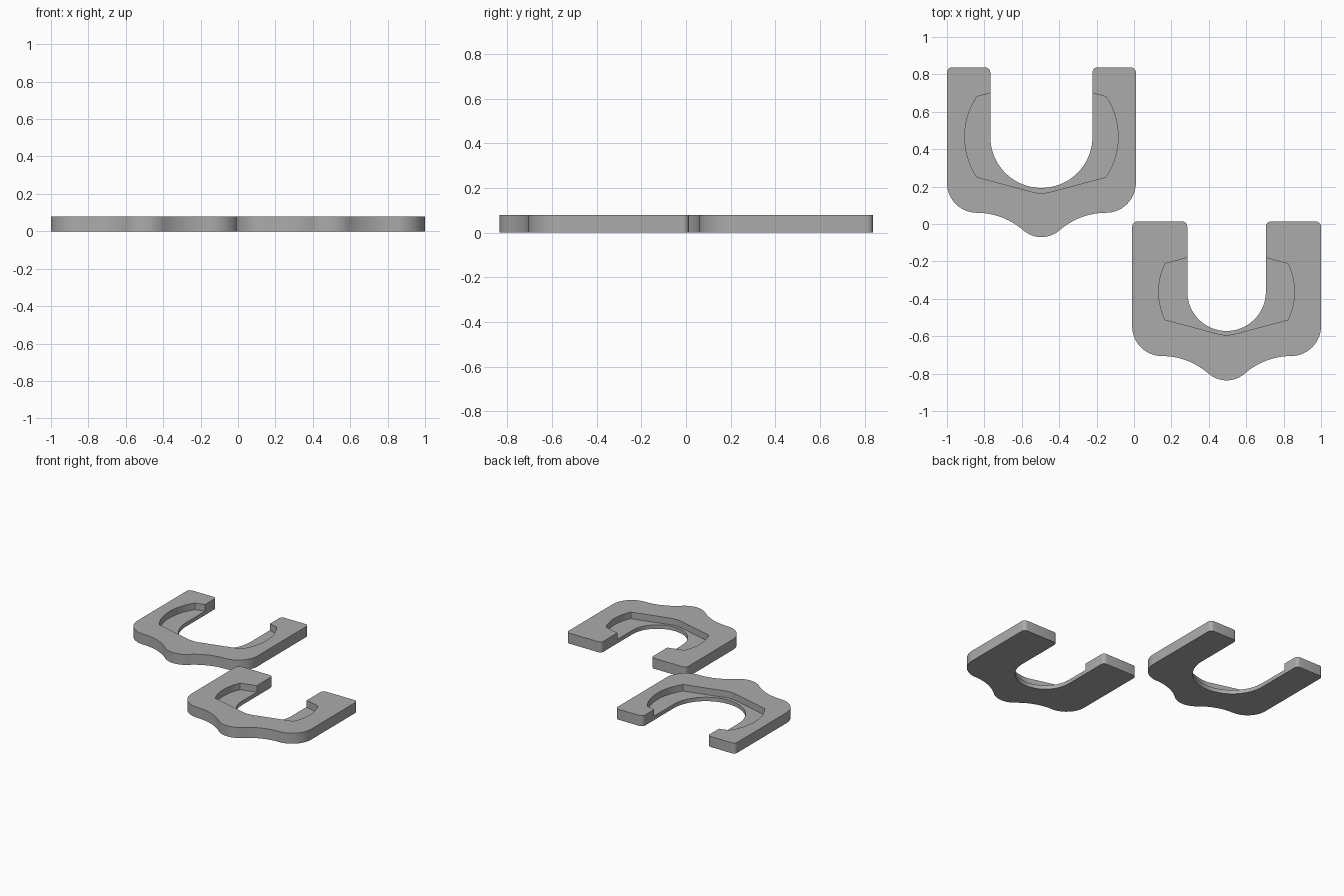
import bpy, bmesh, math

if "Cube" in bpy.data.objects:
    bpy.data.objects.remove(bpy.data.objects["Cube"])

HEIGHT, FLOOR = 0.08, 0.03

grey = bpy.data.materials.new("warm_grey")
grey.diffuse_color = (0.41, 0.41, 0.41, 1)
grey.use_nodes = True
grey.node_tree.nodes["Principled BSDF"].inputs["Base Color"].default_value = grey.diffuse_color


def arc(cx, cy, r, a0, a1, n):
    """Points on an arc, angles in degrees."""
    return [(cx + r * math.cos(math.radians(a0 + (a1 - a0) * i / n)),
             cy + r * math.sin(math.radians(a0 + (a1 - a0) * i / n))) for i in range(n + 1)]


def mirrored(half):
    """Close a right half profile, listed from bottom centre upward."""
    return half + [(-x, y) for x, y in reversed(half) if abs(x) > 1e-5]


def prism(name, outline, z0, z1):
    bm = bmesh.new()
    base = bm.faces.new([bm.verts.new((x, y, z0)) for x, y in outline])
    top = bmesh.ops.extrude_face_region(bm, geom=[base])["geom"]
    bmesh.ops.translate(bm, vec=(0, 0, z1 - z0),
                        verts=[v for v in top if isinstance(v, bmesh.types.BMVert)])
    bmesh.ops.recalc_face_normals(bm, faces=bm.faces)
    mesh = bpy.data.meshes.new(name)
    bm.to_mesh(mesh)
    bm.free()
    mesh.materials.append(grey)
    ob = bpy.data.objects.new(name, mesh)
    bpy.context.collection.objects.link(ob)
    return ob


def plate(name, cx, bottom, length, inner, hole_y, step_x, step_y, bulge):
    """U-shaped plate; y values are measured from the tip of the lobe."""
    w, tip, slope = 0.505, 0.028, 40
    corner = 0.16
    lobe_r = 0.148
    s, c = math.sin(math.radians(slope)), math.cos(math.radians(slope))
    shoulder = 0.13
    flare_r = (w - corner - lobe_r * s) / s
    # rescale the flare vertically so that it meets the lobe exactly
    join_y = lobe_r * (1 - c)
    k = (shoulder - join_y) / (flare_r * (1 - c))
    half = arc(0, lobe_r, lobe_r, -90, -90 + slope, 8)
    half += [(x, shoulder - k * (flare_r - y)) for x, y in
             arc(w - corner, 0, flare_r, 90 + slope, 90, 14)][1:]
    half += arc(w - corner, shoulder + corner, corner, -90, 0, 14)[1:]
    half += arc(w - tip, length - tip, tip, 0, 90, 5)
    half += arc(inner + tip, length - tip, tip, 90, 180, 5)
    half += arc(0, hole_y, inner, 0, -90, 24)
    left = [(-x, y) for x, y in reversed(half[1:-1])]
    body = prism(name, half + left, 0, HEIGHT)

    # Recess outline: shallow V bottom, bulged sides, slanted ends
    t = math.tan(math.radians(15))
    lo, hi = hole_y - step_y, hole_y + step_y
    r = (step_y ** 2 + bulge ** 2) / (2 * bulge)
    a = math.degrees(math.asin(step_y / r))
    round_r = 0.19
    nose = arc(0, 0, round_r, -90, -75, 5)
    end = nose[-1]
    shift = lo - (step_x - end[0]) * t - end[1]
    pocket = [(x, y + shift) for x, y in nose]
    pocket += arc(step_x + bulge - r, hole_y, r, -a, a, 16)
    pocket += [(inner - 0.04, hi + (step_x - inner + 0.04) * t)]
    cutter = prism(name + "_recess_cutter", mirrored(pocket), FLOOR, HEIGHT + 0.05)

    # Cut the recess, then discard the helper
    mod = body.modifiers.new("recess", "BOOLEAN")
    mod.object, mod.operation, mod.solver = cutter, "DIFFERENCE", "EXACT"
    bpy.ops.object.select_all(action="DESELECT")
    body.select_set(True)
    bpy.context.view_layer.objects.active = body
    bpy.ops.object.modifier_apply(modifier="recess")
    bpy.data.objects.remove(cutter)
    bpy.ops.object.shade_smooth_by_angle(angle=math.radians(25))
    body.location = (cx, bottom, 0)


# Wide-mouthed plate at the back left, narrow-mouthed plate at the front right
plate("wide_plate", -0.495, -0.07, 0.908, 0.273, 0.536, 0.345, 0.215, 0.065)
plate("narrow_plate", 0.495, -0.836, 0.85, 0.21, 0.474, 0.328, 0.15, 0.035)
